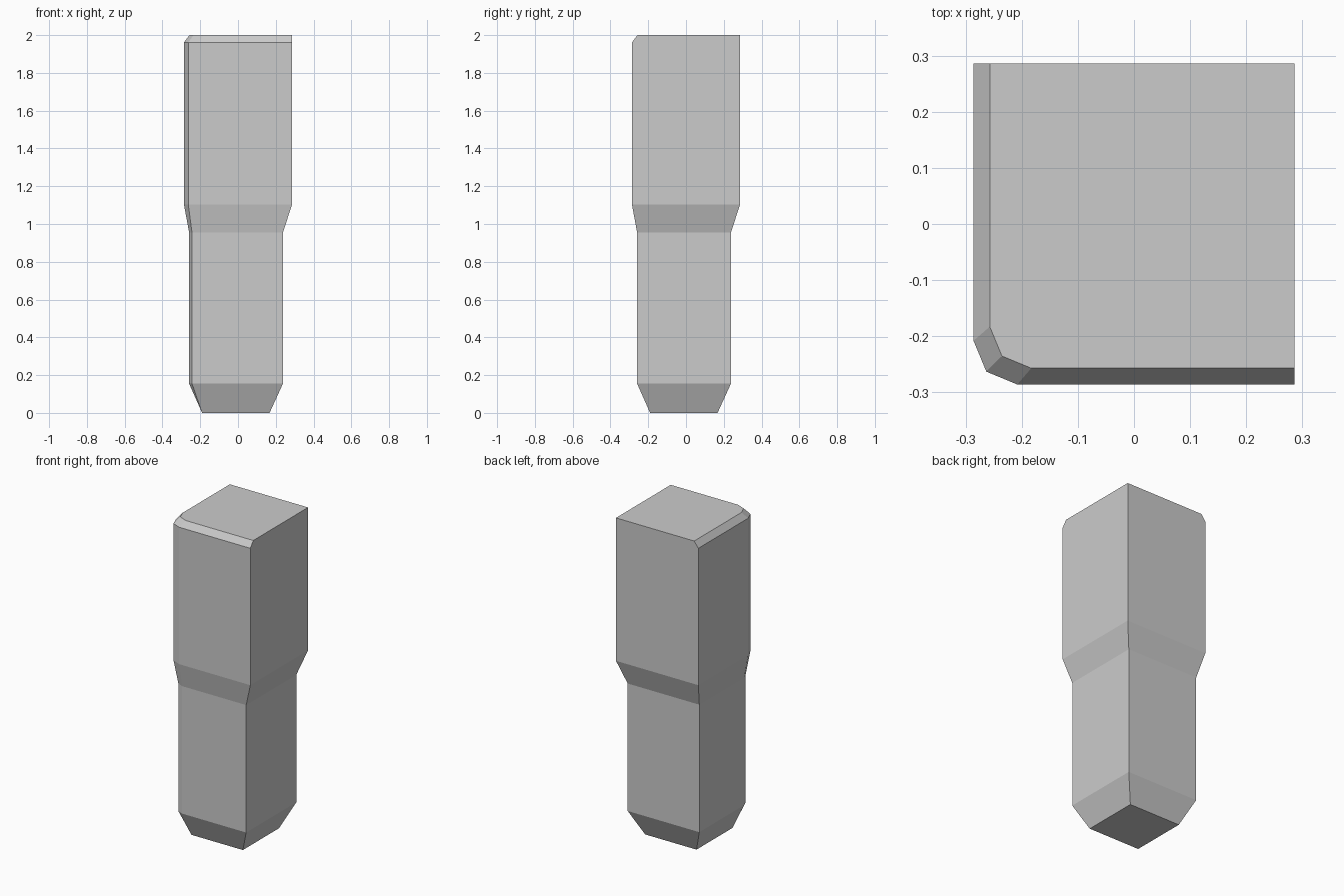
import bpy
import bmesh

if "Cube" in bpy.data.objects:
    bpy.data.objects.remove(bpy.data.objects["Cube"])

# Height, low side, high side, corner rounding of each square cross-section
SECTIONS = [
    (0.0, -0.19, 0.167, 0.0),
    (0.155, -0.259, 0.238, 0.053),
    (0.955, -0.259, 0.238, 0.053),
    (1.103, -0.286, 0.286, 0.078),
    (1.962, -0.286, 0.286, 0.078),
    (2.0, -0.257, 0.286, 0.074),
]


def section(bm, z, lo, hi, r):
    """Square whose front left corner is rounded with two facets."""
    m = lo + r * 0.293
    pts = [(lo, lo + r), (m, m), (lo + r, lo), (hi, lo), (hi, hi), (lo, hi)]
    return [bm.verts.new((x, y, z)) for x, y in pts]


# Stepped post, lofted through the cross-sections
bm = bmesh.new()
rings = [section(bm, *s) for s in SECTIONS]
for a, b in zip(rings, rings[1:]):
    for i in range(6):
        j = (i + 1) % 6
        bm.faces.new((a[i], a[j], b[j], b[i]))
bm.faces.new(rings[0][::-1])
bm.faces.new(rings[-1])

# The rounded corner closes to a point at the foot
bmesh.ops.remove_doubles(bm, verts=bm.verts[:], dist=0.0001)
bmesh.ops.recalc_face_normals(bm, faces=bm.faces[:])

mesh = bpy.data.meshes.new("stepped_post")
bm.to_mesh(mesh)
bm.free()
post = bpy.data.objects.new("stepped_post", mesh)
bpy.context.collection.objects.link(post)
